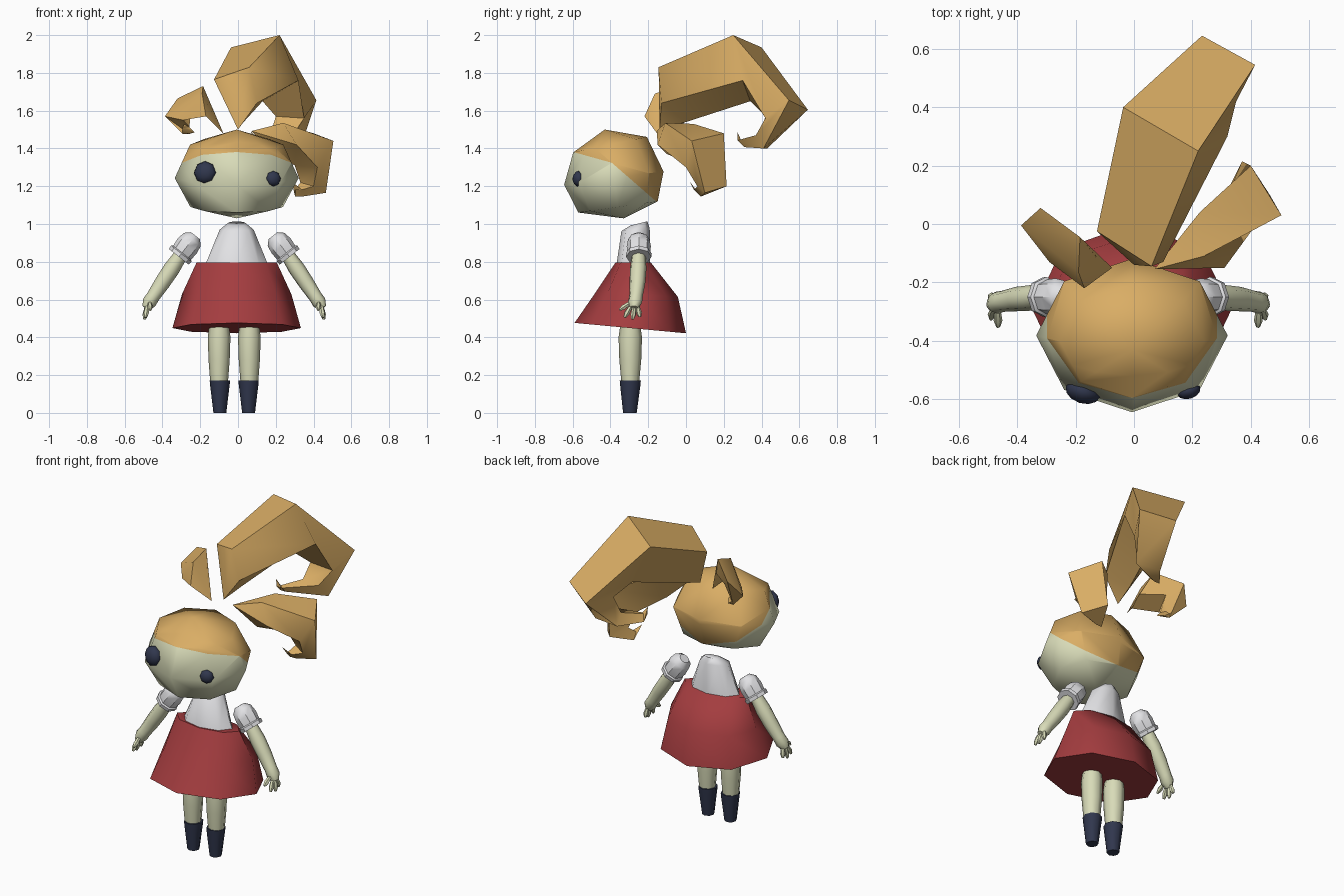
import bpy, bmesh, math
from mathutils import Vector, Matrix

if "Cube" in bpy.data.objects:
    bpy.data.objects.remove(bpy.data.objects["Cube"])


def material(name, rgb):
    m = bpy.data.materials.new(name)
    m.diffuse_color = (*rgb, 1)
    m.use_nodes = True
    m.node_tree.nodes["Principled BSDF"].inputs["Base Color"].default_value = m.diffuse_color
    return m


HAIR = material("golden_hair", (0.70, 0.42, 0.13))
SKIN = material("pale_skin", (0.69, 0.71, 0.48))
NAVY = material("dark_navy", (0.030, 0.038, 0.075))
RED = material("skirt_red", (0.37, 0.046, 0.05))
WHITE = material("shirt_white", (0.76, 0.76, 0.78))


def finish(bm, name, mats, angle=55):
    bmesh.ops.recalc_face_normals(bm, faces=bm.faces)
    me = bpy.data.meshes.new(name)
    bm.to_mesh(me)
    bm.free()
    ob = bpy.data.objects.new(name, me)
    bpy.context.collection.objects.link(ob)
    for m in mats:
        me.materials.append(m)
    bpy.ops.object.select_all(action='DESELECT')
    ob.select_set(True)
    bpy.context.view_layer.objects.active = ob
    bpy.ops.object.shade_smooth_by_angle(angle=math.radians(angle))
    return ob


def loft_bm(sections):
    """Skin sections; a one-point section makes a pointed end, others are capped."""
    bm = bmesh.new()
    rows = [[bm.verts.new(p) for p in s] for s in sections]
    for a, b in zip(rows, rows[1:]):
        n = max(len(a), len(b))
        for i in range(n):
            j = (i + 1) % n
            if len(a) == 1:
                bm.faces.new((a[0], b[i], b[j]))
            elif len(b) == 1:
                bm.faces.new((a[i], a[j], b[0]))
            else:
                bm.faces.new((a[i], a[j], b[j], b[i]))
    for r in (rows[0], rows[-1]):
        if len(r) > 2:
            bm.faces.new(r)
    return bm


def loft(name, sections, mat, angle=55):
    return finish(loft_bm(sections), name, [mat], angle)


def hring(cx, cy, z, rx, ry, tilt=0, n=8):
    """Near-level ring whose height rises with y by tilt."""
    pts = []
    for k in range(n):
        a = math.tau * k / n + math.pi / 2
        dy = ry * math.sin(a)
        pts.append((cx + rx * math.cos(a), cy + dy, z + tilt * dy))
    return pts


def tube(name, rings, mat, n=8, angle=55):
    """Round limb: rings are (centre, radius), set across the overall direction."""
    c = [Vector(r[0]) for r in rings]
    q = (c[-1] - c[0]).to_track_quat('Z', 'Y')
    secs = []
    for p, (_, r) in zip(c, rings):
        secs.append([p + q @ Vector((r * math.cos(math.tau * k / n),
                                     r * math.sin(math.tau * k / n), 0)) for k in range(n)])
    return loft(name, secs, mat, angle)


# Head: tilted low-poly ball, hair colour above a bent hairline
CX = -0.007
bm = loft_bm([[(CX, -0.43, 1.50)],
              hring(CX, -0.402, 1.42, 0.247, 0.195, 0.21),
              hring(CX, -0.382, 1.243, 0.328, 0.263, 0.133),
              hring(CX, -0.36, 1.09, 0.245, 0.21, 0.14),
              [(CX, -0.33, 1.03)]])
lines = [(-0.6, 1.382, -0.28), (-0.394, 1.325, -0.87)]
for y, z, s in lines:
    bmesh.ops.bisect_plane(bm, geom=bm.verts[:] + bm.edges[:] + bm.faces[:],
                           plane_co=(0, y, z), plane_no=Vector((0, -s, 1)).normalized())
for f in bm.faces:
    c = f.calc_center_median()
    f.material_index = 0 if c.z > min(z + s * (c.y - y) for y, z, s in lines) else 1
finish(bm, "head", [HAIR, SKIN])

# Eyes: flattened balls of unequal size
for name, pos, r in (("left_eye", (-0.175, -0.575, 1.272), 0.061),
                     ("right_eye", (0.188, -0.572, 1.24), 0.041)):
    d = Vector((pos[0] * 0.8, -0.45, 0.03))
    bm = bmesh.new()
    mx = Matrix.Translation(pos) @ d.to_track_quat('Z', 'Y').to_matrix().to_4x4()
    bmesh.ops.create_uvsphere(bm, u_segments=8, v_segments=6, radius=r,
                              matrix=mx @ Matrix.Diagonal((1, 1, 0.65, 1)))
    finish(bm, name, [NAVY])

# Hair tails: four-sided locks that taper, curl over and end in a hooked tip


def small(x, y, z, r):
    return [(x - r, y + r, z - r), (x + r, y + r, z - r), (x + r, y - r, z + r), (x - r, y - r, z + r)]


loft("large_hair_tail", [
    [(0, -0.14, 1.5)],
    [(-0.127, -0.025, 1.765), (0.06, -0.145, 1.83), (0.10, -0.13, 1.64), (0.03, 0.0, 1.54)],
    [(-0.037, 0.40, 1.935), (0.22, 0.25, 2.0), (0.32, 0.30, 1.76), (0.13, 0.34, 1.65)],
    [(0.233, 0.645, 1.605), (0.415, 0.545, 1.655), (0.35, 0.42, 1.56), (0.20, 0.42, 1.57)],
    [(0.17, 0.43, 1.40), (0.33, 0.41, 1.40), (0.29, 0.37, 1.47), (0.17, 0.39, 1.47)],
    small(0.09, 0.29, 1.425, 0.018),
    [(0.07, 0.272, 1.488)]], HAIR)

loft("right_hair_tail", [
    [(0.07, -0.155, 1.492)],
    [(0.225, 0.04, 1.53), (0.24, -0.11, 1.535), (0.31, -0.15, 1.42), (0.20, -0.10, 1.37)],
    [(0.40, 0.20, 1.48), (0.505, 0.03, 1.44), (0.42, 0.0, 1.30), (0.30, 0.05, 1.31)],
    [(0.37, 0.215, 1.20), (0.465, 0.10, 1.165), (0.40, 0.06, 1.20), (0.33, 0.09, 1.22)],
    small(0.32, 0.06, 1.163, 0.018),
    [(0.285, 0.02, 1.225)]], HAIR)

loft("left_hair_tail", [
    [(-0.075, -0.15, 1.475)],
    [(-0.185, -0.045, 1.73), (-0.19, -0.165, 1.69), (-0.17, -0.22, 1.57), (-0.13, -0.11, 1.60)],
    [(-0.32, 0.055, 1.665), (-0.387, -0.005, 1.57), (-0.29, -0.13, 1.55), (-0.25, -0.02, 1.60)],
    small(-0.275, -0.06, 1.495, 0.018),
    [(-0.23, -0.08, 1.485)]], HAIR)

# Shirt body
loft("shirt", [hring(CX, -0.28, 0.77, 0.172, 0.09),
               hring(CX, -0.267, 0.97, 0.09, 0.075, 0.1),
               hring(CX, -0.25, 1.003, 0.05, 0.045, 0.25)], WHITE)

# Skirt: flared, with the hem dropping toward the back
loft("skirt", [hring(CX, -0.28, 0.797, 0.212, 0.093),
               hring(CX, -0.26, 0.627, 0.29, 0.217, -0.06),
               hring(CX, -0.295, 0.449, 0.34, 0.295, -0.093)], RED)

# Limbs, mirrored about the body's middle
MID = -0.02
for side, s in (("left", -1), ("right", 1)):
    def P(x, y, z):
        return (MID + s * x, y, z)

    lx, ly = MID + s * 0.08, -0.295
    loft(side + "_leg", [hring(lx, ly, 0.50, 0.048, 0.048),
                         hring(lx, ly, 0.40, 0.060, 0.062),
                         hring(lx, ly, 0.28, 0.056, 0.058),
                         hring(lx, ly, 0.15, 0.046, 0.046)], SKIN)
    bx = MID + s * 0.076
    loft(side + "_boot", [hring(bx, ly, 0.172, 0.054, 0.056),
                          hring(bx, ly, 0.15, 0.052, 0.054),
                          hring(bx, ly - 0.002, 0.0, 0.034, 0.036)], NAVY)

    tube(side + "_sleeve", [(P(0.205, -0.25, 0.938), 0.03), (P(0.222, -0.25, 0.918), 0.057),
                            (P(0.25, -0.25, 0.882), 0.064), (P(0.276, -0.25, 0.848), 0.06),
                            (P(0.28, -0.25, 0.843), 0.069), (P(0.293, -0.25, 0.826), 0.067)],
         WHITE, angle=40)
    tube(side + "_arm", [(P(0.28, -0.25, 0.84), 0.036), (P(0.33, -0.253, 0.765), 0.044),
                         (P(0.38, -0.257, 0.69), 0.042), (P(0.43, -0.265, 0.615), 0.036),
                         (P(0.45, -0.27, 0.585), 0.038), (P(0.468, -0.275, 0.555), 0.022)], SKIN)

    # Stubby fingers and thumb
    fingers = [((0.447, -0.30, 0.58), (0.445, -0.352, 0.545)),
               ((0.462, -0.295, 0.56), (0.47, -0.325, 0.505)),
               ((0.465, -0.275, 0.555), (0.475, -0.283, 0.495)),
               ((0.462, -0.255, 0.56), (0.47, -0.244, 0.508))]
    for i, (a, b) in enumerate(fingers):
        a, b = Vector(P(*a)), Vector(P(*b))
        tube(f"{side}_finger_{i + 1}", [(a, 0.011), (a.lerp(b, 0.6), 0.015), (b, 0.007)], SKIN, n=6)
